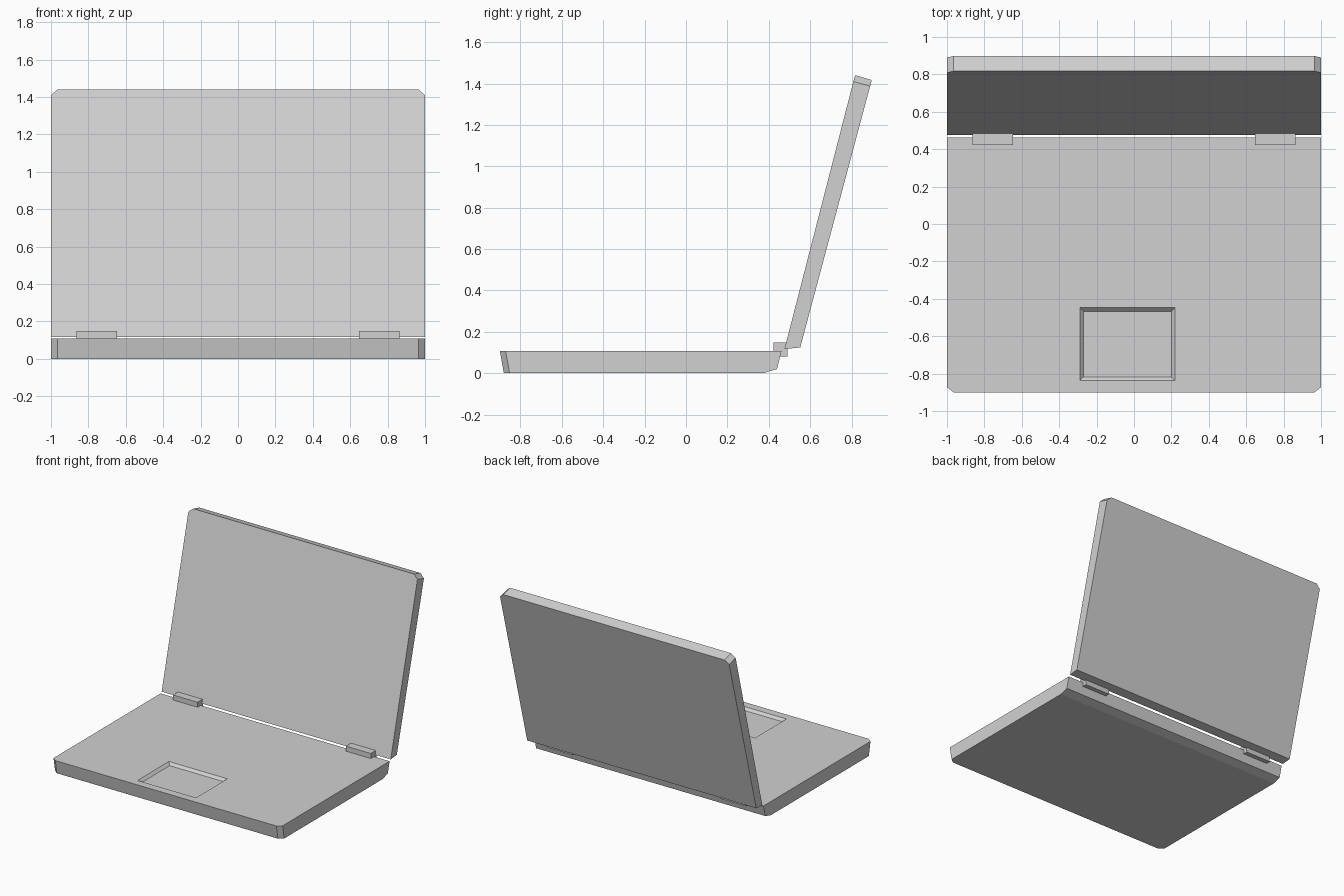
import bpy
import bmesh

cube = bpy.data.objects.get("Cube")
if cube:
    bpy.data.objects.remove(cube, do_unlink=True)

grey = bpy.data.materials.new("light_grey")
grey.use_nodes = True
colour = (0.64, 0.64, 0.64, 1)
grey.diffuse_color = colour
bsdf = next(n for n in grey.node_tree.nodes if n.type == "BSDF_PRINCIPLED")
bsdf.inputs["Base Color"].default_value = colour

HALF_WIDTH = 1.0
CHAMFER = 0.035


def finish(bm, name):
    """Turn a bmesh into a flat-shaded grey object."""
    bmesh.ops.recalc_face_normals(bm, faces=bm.faces)
    mesh = bpy.data.meshes.new(name)
    bm.to_mesh(mesh)
    bm.free()
    mesh.materials.append(grey)
    obj = bpy.data.objects.new(name, mesh)
    bpy.context.collection.objects.link(obj)
    return obj


def ring(bm, tip, shoulder, root):
    """Panel outline with two clipped corners; each argument is (y, z)."""
    half = [(HALF_WIDTH, root), (HALF_WIDTH, shoulder), (HALF_WIDTH - CHAMFER, tip)]
    pts = [(-x, *p) for x, p in half] + [(x, *p) for x, p in reversed(half)]
    return [bm.verts.new(p) for p in pts]


def loft(bm, rings):
    """Join successive rings with side walls."""
    for a, b in zip(rings, rings[1:]):
        n = len(a)
        for i in range(n):
            j = (i + 1) % n
            bm.faces.new((a[i], a[j], b[j], b[i]))


# Base: leaning front, clipped front corners, bevelled rear underside
bm = bmesh.new()
levels = [  # height, front edge, rear edge
    (0.108, -0.90, 0.462),
    (0.02, -0.884, 0.44),
    (0.0, -0.88, 0.374),
]
rings = [ring(bm, (f, z), (f + 0.028, z), (r, z)) for z, f, r in levels]
loft(bm, rings)
bm.faces.new(rings[-1])


# Touchpad recess sunk into the base top
def pad_ring(inset, z):
    x0, x1, y0, y1 = -0.29 + inset, 0.22 - inset, -0.838 + inset, -0.447 - inset
    return [bm.verts.new((x, y, z)) for x, y in ((x0, y1), (x0, y0), (x1, y0), (x1, y1))]


rim, floor = pad_ring(0, 0.108), pad_ring(0.02, 0.088)
loft(bm, [rim, floor])
bm.faces.new(floor)
top = rings[0]
bm.faces.new(top[:3] + [rim[1], rim[0]])
bm.faces.new([top[2], top[3], rim[2], rim[1]])
bm.faces.new(top[3:] + [rim[3], rim[2]])
bm.faces.new([top[5], top[0], rim[0], rim[3]])
finish(bm, "base")

# Lid: tilted panel with clipped upper corners
bm = bmesh.new()
inner = ring(bm, (0.817, 1.44), (0.809, 1.41), (0.476, 0.117))
outer = ring(bm, (0.898, 1.417), (0.89, 1.387), (0.552, 0.124))
loft(bm, [inner, outer])
bm.faces.new(inner)
bm.faces.new(outer)
finish(bm, "lid")

# Hinges: two small blocks bridging base and lid
for side, name in ((-1, "right_hinge"), (1, "left_hinge")):
    bm = bmesh.new()
    bmesh.ops.create_cube(bm, size=1)
    bmesh.ops.scale(bm, vec=(0.216, 0.068, 0.068), verts=bm.verts)
    bmesh.ops.translate(bm, vec=(side * 0.756, 0.456, 0.114), verts=bm.verts)
    finish(bm, name)
